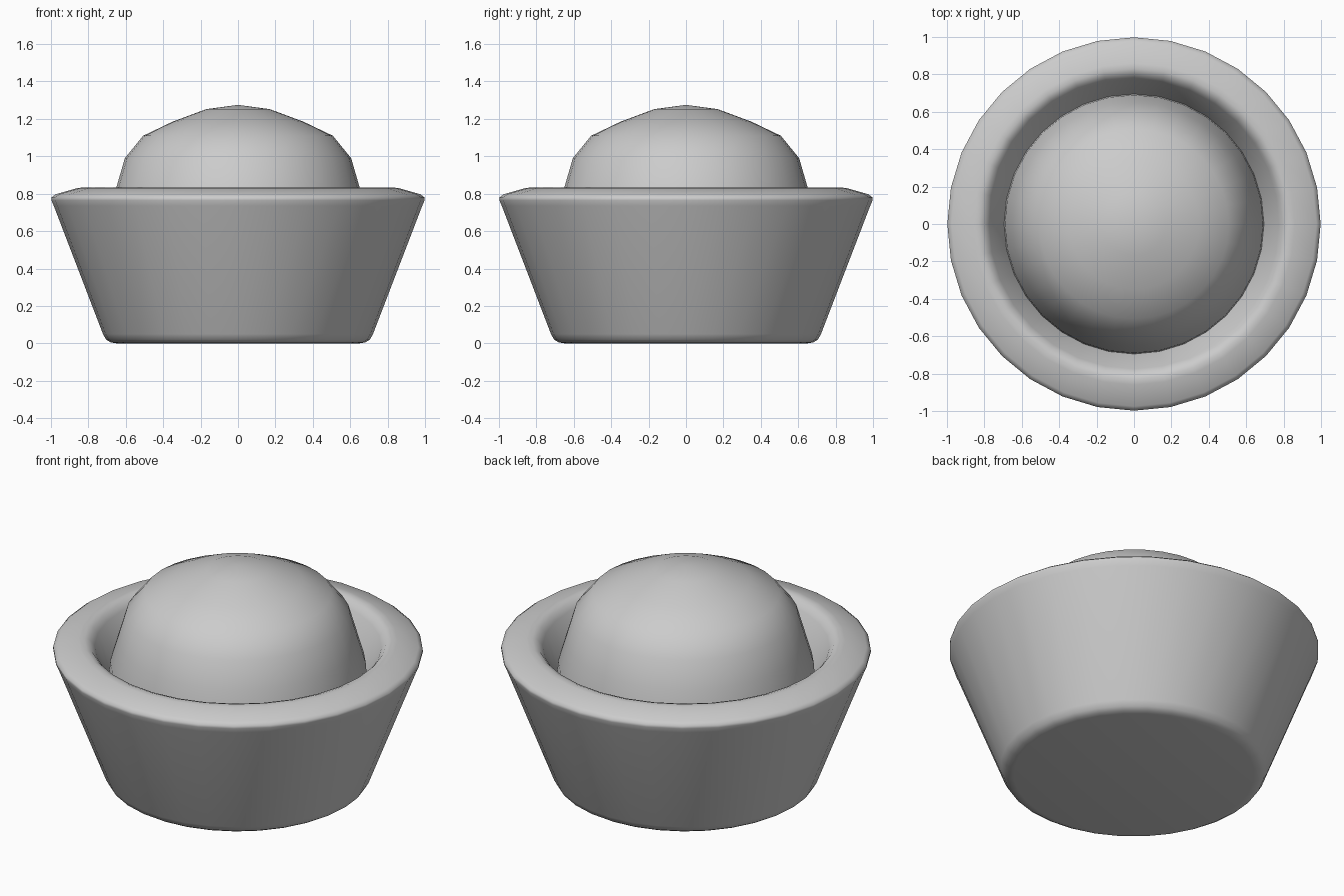
import bpy, bmesh
from math import cos, sin, pi

if "Cube" in bpy.data.objects:
    bpy.data.objects.remove(bpy.data.objects["Cube"])

SIDES = 32


def lathe(name, profile, sides=SIDES):
    """Spin (radius, height) points around z; zero radius makes a pole."""
    bm = bmesh.new()
    rings = []
    for r, z in profile:
        if r == 0:
            rings.append([bm.verts.new((0, 0, z))] * sides)
        else:
            rings.append([bm.verts.new((r * cos(2 * pi * i / sides),
                                        r * sin(2 * pi * i / sides), z))
                          for i in range(sides)])
    for a, b in zip(rings, rings[1:]):
        for i in range(sides):
            j = (i + 1) % sides
            corners = list(dict.fromkeys((a[i], a[j], b[j], b[i])))
            bm.faces.new(corners)
    bmesh.ops.recalc_face_normals(bm, faces=bm.faces)
    mesh = bpy.data.meshes.new(name)
    bm.to_mesh(mesh)
    bm.free()
    obj = bpy.data.objects.new(name, mesh)
    bpy.context.collection.objects.link(obj)
    for p in mesh.polygons:
        p.use_smooth = True
    return obj


# Tapered pot: flat base, rounded foot, flared wall, bevelled rim, inner slope
lathe("pot", [(0, 0), (0.65, 0), (0.68, 0.005), (0.705, 0.02), (0.722, 0.05),
              (0.985, 0.735), (0.998, 0.765), (0.998, 0.78), (0.975, 0.797),
              (0.86, 0.83), (0.83, 0.833), (0.80, 0.822), (0.775, 0.79),
              (0.69, 0.62), (0.64, 0.50), (0, 0.50)])

# Domed filling rising out of the pot
lathe("dome", [(0.70, 0.56), (0.69, 0.70), (0.65, 0.835), (0.605, 0.99),
               (0.507, 1.11), (0.35, 1.185), (0.17, 1.252), (0, 1.275)])
